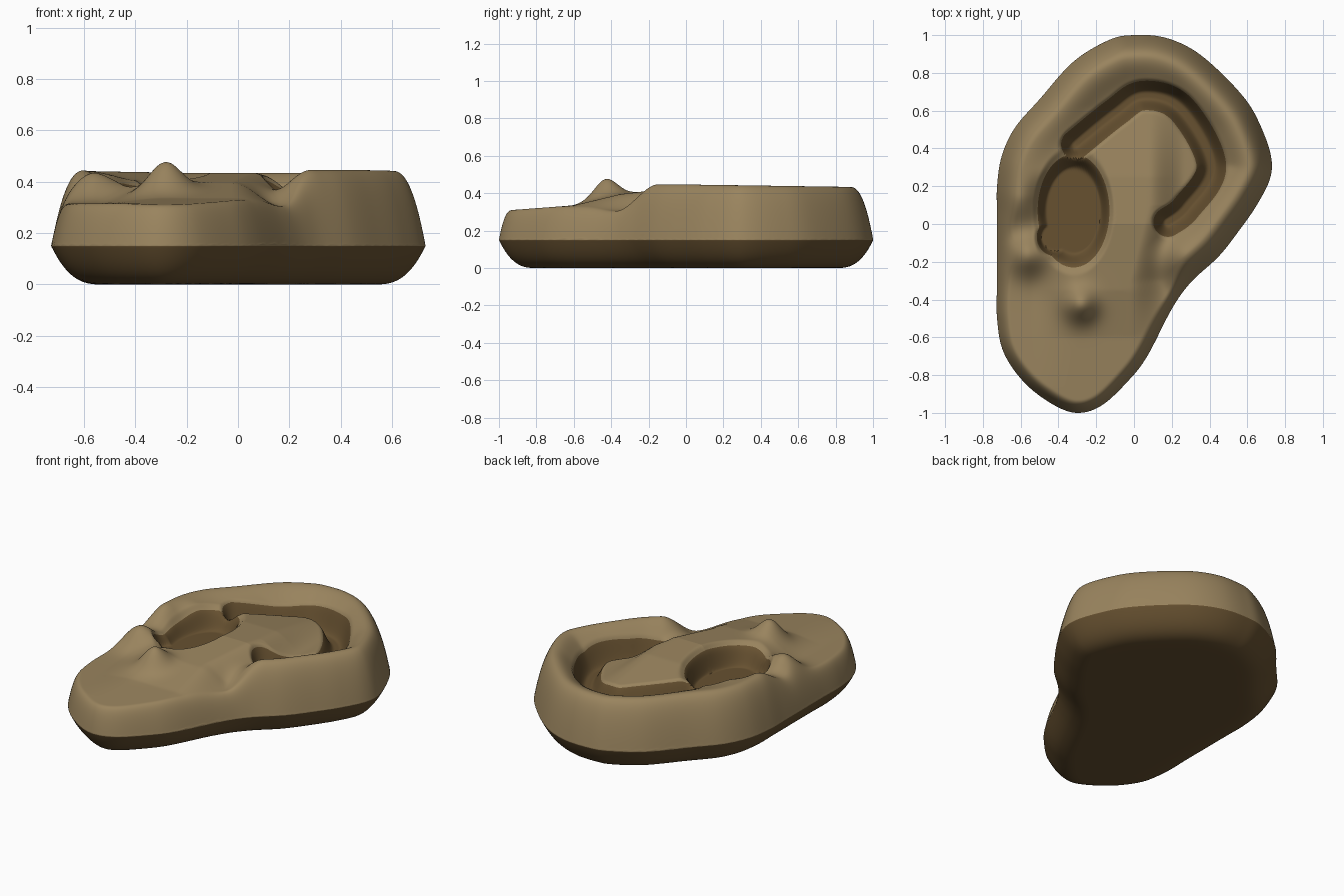
import bpy, bmesh, math
from mathutils import Vector
from mathutils.kdtree import KDTree

if "Cube" in bpy.data.objects:
    bpy.data.objects.remove(bpy.data.objects["Cube"])


def material(name, rgb):
    m = bpy.data.materials.new(name)
    m.use_nodes = True
    m.diffuse_color = (*rgb, 1)
    m.node_tree.nodes["Principled BSDF"].inputs["Base Color"].default_value = (*rgb, 1)
    return m


def smooth(a, b, v):
    t = min(max((v - a) / (b - a), 0), 1)
    return t * t * (3 - 2 * t)


def mix(a, b, t):
    return a + (b - a) * t


def spline(points, steps, closed):
    """Catmull-Rom curve through flat points."""
    pts = [Vector((x, y, 0)) for x, y in points]
    n, out = len(pts), []
    pick = (lambda i: pts[i % n]) if closed else (lambda i: pts[min(max(i, 0), n - 1)])
    for i in range(n if closed else n - 1):
        a, b, c, d = (pick(i + k) for k in (-1, 0, 1, 2))
        for s in range(steps):
            t = s / steps
            out.append(0.5 * (2 * b + (c - a) * t + (2 * a - 5 * b + 4 * c - d) * t ** 2
                              + (3 * b - a - 3 * c + d) * t ** 3))
    return out


def distance_to(points):
    tree = KDTree(len(points))
    for i, p in enumerate(points):
        tree.insert(p, i)
    tree.balance()
    return lambda x, y: tree.find((x, y, 0))[2]


# Ear outline, counter-clockwise, and the groove inside the rim
OUTLINE = [(0, 1), (-.13, .975), (-.32, .86), (-.5, .66), (-.63, .51), (-.7, .36),
           (-.725, .2), (-.725, .05), (-.725, -.1), (-.725, -.3), (-.725, -.5),
           (-.69, -.68), (-.58, -.84), (-.43, -.955), (-.3, -1), (-.17, -.96),
           (-.03, -.83), (.07, -.7), (.2, -.45), (.3, -.31), (.45, -.17), (.56, -.03),
           (.65, .1), (.72, .24), (.725, .36), (.67, .52), (.59, .66), (.44, .82),
           (.3, .93), (.15, .99)]
GROOVE = [(.18, .01), (.28, .09), (.41, .31), (.25, .61), (.05, .68), (-.1, .59), (-.31, .42)]
SEAM = 0.15
RINGS = 110
outline = spline(OUTLINE, 9, True)
edge_distance = distance_to(spline(OUTLINE, 60, True))
groove_distance = distance_to(spline(GROOVE, 60, False))
centre = Vector((-.15, 0, 0))


def bowl(x, y):
    """Normalised distance in the bowl: 1 at its lip; includes the canal."""
    return min(math.hypot((x + .32) / .19, (y - .07) / .3),
               math.hypot(x + .415, y + .07) / .1)


def bump(x, y, cx, cy, height, width):
    return height * math.exp(-((x - cx) ** 2 + (y - cy) ** 2) / (2 * width ** 2))


def centre_height(y):
    knots = [(-1, .305), (-.6, .335), (-.35, .395), (0, .435), (.25, .42), (.62, .36), (1, .36)]
    for (a, za), (b, zb) in zip(knots, knots[1:]):
        if y <= b:
            return mix(za, zb, min(max((y - a) / (b - a), 0), 1))
    return .36


def top_height(x, y):
    # Lobe and inner ridge
    z = centre_height(y)
    fall = .05 + .25 * min(max(y + .3, 0), .4)
    z = mix(z, min(z, mix(.305, .33, smooth(-.3, 0, y))), smooth(fall - .07, fall + .12, x))
    z = mix(z, min(z, .315), smooth(-.3, -.55, x) * smooth(.3, .1, y))
    # Raised rim, slightly lower towards the back
    d = edge_distance(x, y)
    start = smooth(-.2, .13, x + y) if x > -.15 else smooth(-.1, .16, y)
    z = mix(z, max(z, .447 - .015 * max(y, 0)), start * (1 - smooth(.12, .3, d)))
    # Two small knobs beside the bowl
    z += bump(x, y, -.28, -.43, .1, .06) + bump(x, y, -.56, -.16, .12, .078)
    # Groove and bowl
    z = mix(min(z, .235), z, smooth(.015, .09, groove_distance(x, y)))
    q = bowl(x, y)
    z = mix(min(z, .28), z, .8 * smooth(.74, 1, q) + .2 * smooth(.95, 1.15, q))
    # Rounded outer edge, tighter where the ear is thin
    radius = .13 * (z - SEAM) / .295
    return SEAM + (z - SEAM) * (1 - (1 - min(d / max(radius, .06), 1)) ** 2.4)


def bottom_height(x, y):
    return SEAM * (1 - min(edge_distance(x, y) / .2, 1)) ** 2.8


def hollow(co):
    """Negative inside the dark bowl and groove."""
    return min((bowl(co.x, co.y) - 1) * .2, groove_distance(co.x, co.y) - .078)


def add_surface(bm, rim, rings, height, flip):
    """Close the rim with shrinking rings that follow a height function."""
    def face(verts):
        bm.faces.new(verts[::-1] if flip else verts).material_index = int(flip)

    n, last = len(rim), rim
    for r in range(1, rings):
        s = 1 - (r / rings) ** 1.6
        ring = []
        for p in outline:
            q = centre.lerp(p, s)
            ring.append(bm.verts.new((q.x, q.y, height(q.x, q.y))))
        for i in range(n):
            j = (i + 1) % n
            face([last[i], last[j], ring[j], ring[i]])
        last = ring
    tip = bm.verts.new((centre.x, centre.y, height(centre.x, centre.y)))
    for i in range(n):
        face([last[i], last[(i + 1) % n], tip])


bm = bmesh.new()
rim = [bm.verts.new((p.x, p.y, SEAM)) for p in outline]
add_surface(bm, rim, RINGS, top_height, False)

# Cut a clean colour border around the hollows
field = {v: hollow(v.co) for v in bm.verts}
border = []
for e in list(bm.edges):
    a, b = e.verts
    if field[a] * field[b] < 0:
        border.append(bmesh.utils.edge_split(e, a, field[a] / (field[a] - field[b]))[1])
bmesh.ops.connect_verts(bm, verts=border)
for f in bm.faces:
    f.material_index = int(hollow(f.calc_center_median()) < 0)

add_surface(bm, rim, 40, bottom_height, True)
mesh = bpy.data.meshes.new("ear")
bm.to_mesh(mesh)
bm.free()
mesh.materials.append(material("tan clay", (.32, .23, .112)))
mesh.materials.append(material("dark brown clay", (.135, .082, .03)))
ear = bpy.data.objects.new("ear", mesh)
bpy.context.collection.objects.link(ear)

# Smooth clay with a crisp seam above the base
bpy.context.view_layer.objects.active = ear
ear.select_set(True)
bpy.ops.object.shade_smooth_by_angle(angle=math.radians(50))
